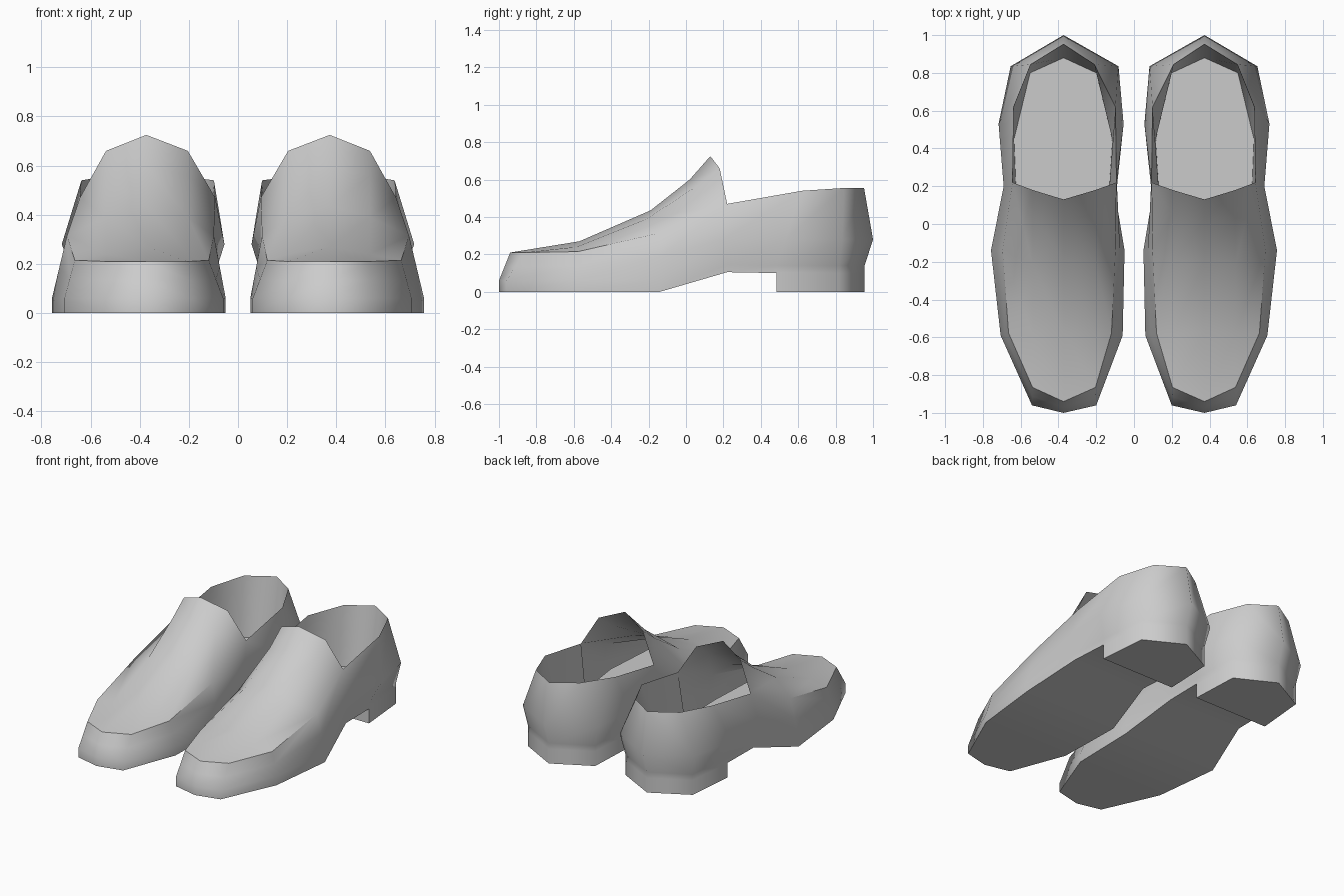
import bpy
import bmesh
from mathutils import Vector

old_cube = bpy.data.objects.get("Cube")
if old_cube:
    bpy.data.objects.remove(old_cube, do_unlink=True)

grey = bpy.data.materials.new("plain grey")
grey.use_nodes = True
shade = (0.6, 0.6, 0.6, 1.0)
grey.diffuse_color = shade
grey.node_tree.nodes["Principled BSDF"].inputs["Base Color"].default_value = shade

MID = 0.373  # centre line of one shoe


def ring(stations):
    """Closed loop of points from toe to heel stations (y, z, inner x, outer x)."""
    outer = [Vector((s[3], s[0], s[1])) for s in stations]
    inner = [Vector((s[2], s[0], s[1])) for s in stations[1:-1]]
    return outer + inner[::-1]


def band(lower, upper, closed=True):
    """Quads joining two point loops."""
    count = len(lower)
    steps = range(count if closed else count - 1)
    return [(lower[i], lower[(i + 1) % count], upper[(i + 1) % count], upper[i])
            for i in steps]


def plate(loop):
    """Strips joining the outer and inner side of a loop that starts at the toe."""
    n = len(loop)
    faces = [(loop[0], loop[1], loop[-1])]
    for i in range(1, n // 2 - 1):
        faces.append((loop[i], loop[i + 1], loop[n - i - 1], loop[n - i]))
    faces.append((loop[n // 2 - 1], loop[n // 2], loop[n // 2 + 1]))
    return faces


def flip(faces):
    return [tuple(reversed(f)) for f in faces]


def build(name, faces, sharp=()):
    """Make a smooth-shaded part and mirror it to the other shoe."""
    bm = bmesh.new()
    for f in faces:
        bm.faces.new([bm.verts.new(p) for p in f])
    bmesh.ops.remove_doubles(bm, verts=bm.verts, dist=0.0005)
    for f in bm.faces:
        f.smooth = True
    for e in bm.edges:
        a, b = (v.co for v in e.verts)
        for p, q in sharp:
            if min((a - p).length + (b - q).length, (a - q).length + (b - p).length) < 0.002:
                e.smooth = False
        if len(e.link_faces) == 2 and e.calc_face_angle() > 1.15:
            e.smooth = False
    mesh = bpy.data.meshes.new(name)
    bm.to_mesh(mesh)
    bm.free()
    mesh.materials.append(grey)
    obj = bpy.data.objects.new(name, mesh)
    bpy.context.collection.objects.link(obj)
    mirror = obj.modifiers.new("other shoe", 'MIRROR')
    mirror.use_mirror_merge = False
    return obj


# Outlines of the shoe, toe to heel
sole_line = [(-1, 0, MID, MID), (-.96, 0, .2, .54), (-.59, 0, .06, .706),
             (-.14, 0, .05, .757), (.22, .105, .11, .665), (.485, .1, .1, .655),
             (.82, .1, .115, .625), (.955, .1, MID, MID)]
bulge_line = [(.2, .28, .09, .69), (.53, .28, .055, .717),
              (.835, .28, .082, .653), (1, .28, MID, MID)]
rim_line = [(-.94, .21, MID, MID), (-.865, .21, .204, .537), (-.577, .215, .119, .664),
            (-.14, .315, .098, .696), (.22, .47, .093, .643), (.62, .54, .098, .637),
            (.845, .555, .21, .547), (.952, .555, MID, MID)]
welt_line = [(y, z + (.06 if z == 0 else .04), a, b) for y, z, a, b in sole_line]
side_line = [tuple((p + q) / 2 for p, q in zip(w, r))
             for w, r in zip(welt_line[:4], rim_line)] + bulge_line

sole, welt, side, rim = map(ring, (sole_line, welt_line, side_line, rim_line))

# Upper: side walls, then the vamp and tongue over the instep
walls = band(sole, welt) + band(welt, side) + band(side, rim)


def row(mid_y, mid_z, centre_y, centre_z):
    return [Vector((.537, mid_y, mid_z)), Vector((MID, centre_y, centre_z)),
            Vector((.204, mid_y, mid_z))]


rows = [[rim[1], rim[0], rim[-1]], row(-.585, .24, -.57, .27), row(-.21, .39, -.19, .435),
        row(.05, .56, .02, .6), row(.18, .66, .13, .725)]
vamp = []
for lower, upper in zip(rows, rows[1:]):
    vamp += flip(band(lower, upper, closed=False))
for edge, column, turn in ((rim, 0, False), (rim[:1] + rim[:0:-1], 2, True)):
    mids = [r[column] for r in rows]
    flank = [(mids[0], edge[2], mids[1]),
             (mids[1], edge[2], edge[3], mids[2]),
             (mids[2], edge[3], edge[4], mids[3]),
             (mids[3], edge[4], mids[4])]
    vamp += flip(flank) if turn else flank
seam = [(rim[i], rim[i + 1]) for i in range(-3, 3)]
build("upper", walls + vamp, seam)

# Sole underside
build("sole", flip(plate(sole)))

# Heel block under the rear of the sole
heel_top = sole[5:10]
heel_base = [Vector((p.x, p.y, 0)) for p in heel_top]
build("heel", band(heel_base, heel_top) + [tuple(reversed(heel_base))])

# Lining: inner walls falling from the opening to a flat insole
floor = ring([(-.9, .15, MID, MID), (-.83, .15, .23, .51), (-.57, .15, .14, .64),
              (-.14, .15, .12, .67), (.2, .15, .13, .625), (.45, .15, .115, .635),
              (.8, .15, .2, .55), (.88, .15, MID, MID)])
build("lining", flip(band(floor[4:11], rim[4:11], closed=False)) + plate(floor))
